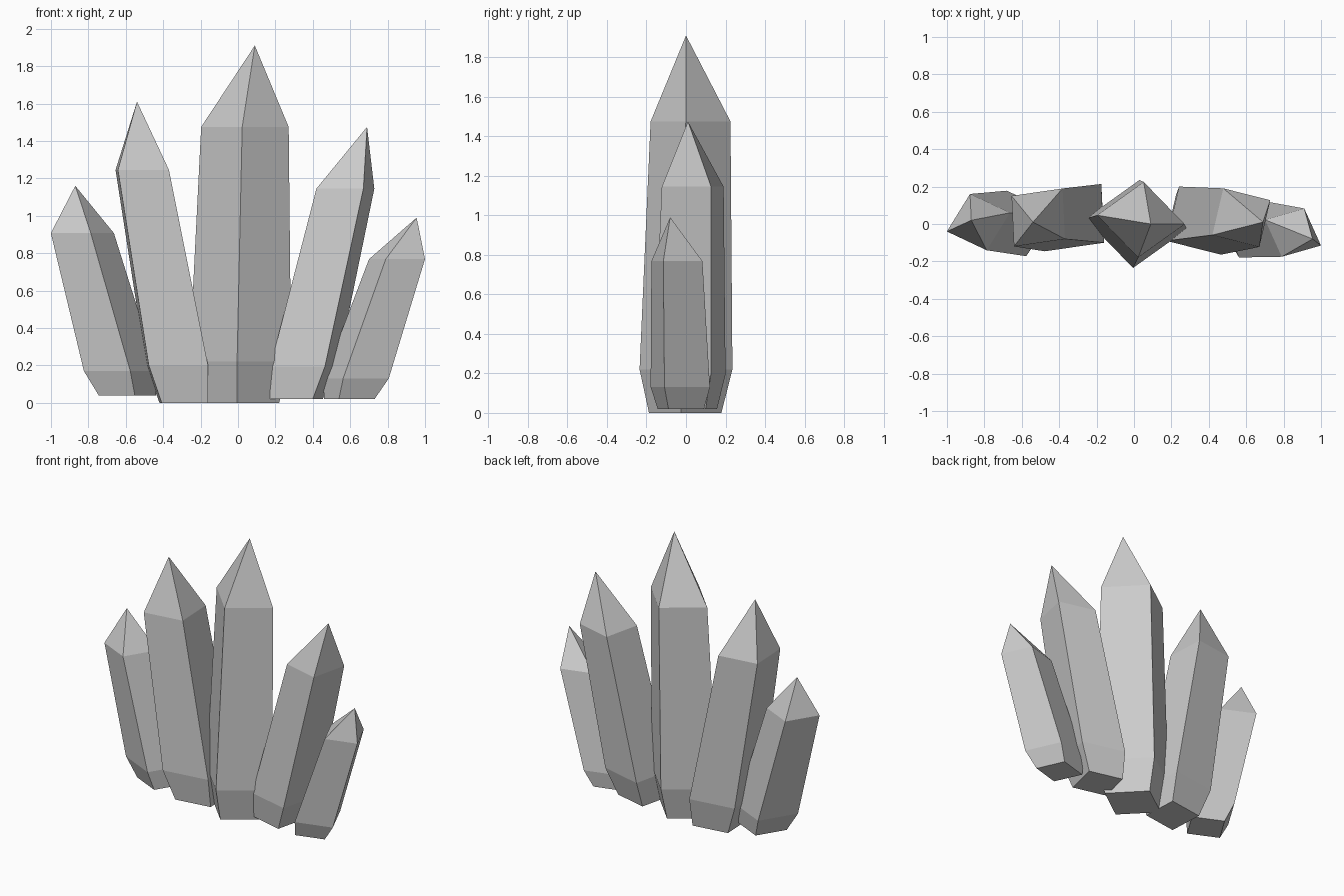
import bpy
import bmesh
from mathutils import Vector

if "Cube" in bpy.data.objects:
    bpy.data.objects.remove(bpy.data.objects["Cube"])

BASE_SCALE = 0.78      # foot narrows below the widest ring
SHOULDER_SCALE = 0.86  # shaft narrows toward the tip


def crystal(name, base_z, low, shoulder, apex, diag_a, diag_b):
    """Four-sided leaning shaft: low / shoulder are ring centres,
    diag_a / diag_b the half diagonals of the widest ring."""
    low, shoulder = Vector(low), Vector(shoulder)
    a, b = Vector((*diag_a, 0)), Vector((*diag_b, 0))
    # foot centre continues the shaft axis downward
    axis = (shoulder - low) / (shoulder.z - low.z)
    base = low + axis * (base_z - low.z)

    bm = bmesh.new()
    rings = []
    for centre, s in ((base, BASE_SCALE), (low, 1.0), (shoulder, SHOULDER_SCALE)):
        rings.append([bm.verts.new(centre + d * s) for d in (a, b, -a, -b)])
    tip = bm.verts.new(apex)

    bm.faces.new(rings[0])
    for i in range(4):
        j = (i + 1) % 4
        for r0, r1 in zip(rings, rings[1:]):
            bm.faces.new((r0[i], r0[j], r1[j], r1[i]))
        bm.faces.new((rings[2][i], rings[2][j], tip))
    bmesh.ops.recalc_face_normals(bm, faces=bm.faces)

    mesh = bpy.data.meshes.new(name)
    bm.to_mesh(mesh)
    bm.free()
    obj = bpy.data.objects.new(name, mesh)
    bpy.context.collection.objects.link(obj)
    return obj


# Tall central crystal
crystal("centre_crystal", 0.0, (0.012, 0, 0.22), (0.037, 0.023, 1.475),
        (0.09, 0, 1.91), (0.272, -0.028), (0.017, 0.235))

# Left pair, leaning outward
crystal("inner_left_crystal", 0.0, (-0.326, 0.034, 0.2), (-0.512, 0.035, 1.245),
        (-0.54, 0.01, 1.61), (0.151, 0.18), (0.166, -0.134))
crystal("outer_left_crystal", 0.04, (-0.628, 0.003, 0.17), (-0.832, 0.01, 0.907),
        (-0.87, 0.02, 1.16), (0.196, 0.058), (0.052, -0.175))

# Right pair, leaning outward
crystal("inner_right_crystal", 0.02, (0.353, 0.018, 0.195), (0.574, 0.034, 1.145),
        (0.69, 0.01, 1.475), (0.18, 0.108), (0.112, -0.182))
crystal("outer_right_crystal", 0.02, (0.632, -0.029, 0.13), (0.85, -0.046, 0.768),
        (0.955, -0.08, 0.99), (0.174, -0.08), (0.07, 0.15))
